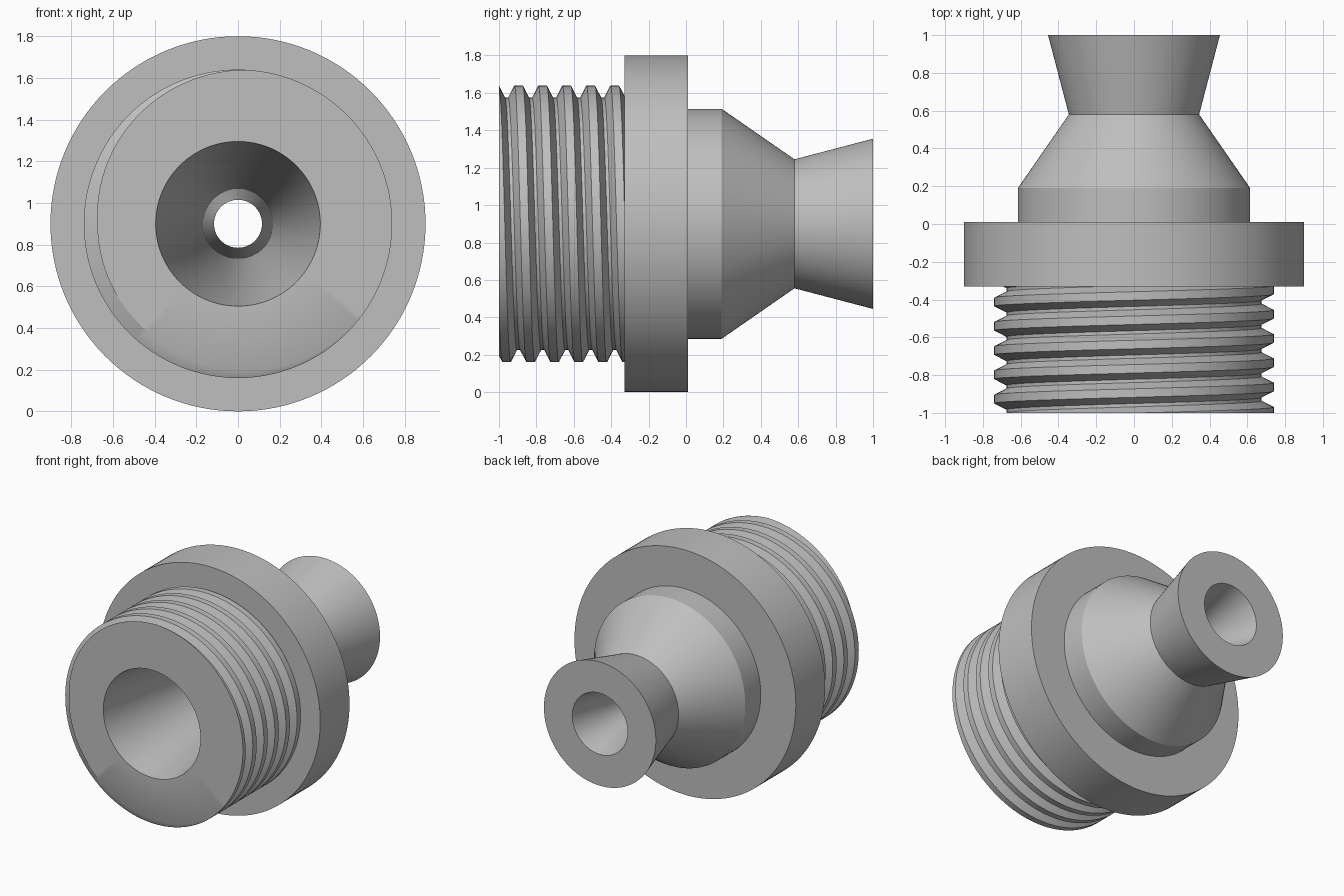
import bpy
import bmesh
from math import sin, cos, pi, radians

cube = bpy.data.objects.get("Cube")
if cube:
    bpy.data.objects.remove(cube, do_unlink=True)

AXIS_Z = 0.9        # height of the turning axis, which runs along y
SEGMENTS = 128
FRONT, SHOULDER = -1.0, -0.33
PITCH, CREST_Y = 0.1285, -0.895
CREST_R, ROOT_R = 0.74, 0.675
CREST_HALF, FLANK = 0.0225, 0.033
BORE_FRONT, BORE_THROAT, BORE_BACK = 0.395, 0.115, 0.225

metal = bpy.data.materials.new("plain grey metal")
metal.use_nodes = True
grey = (0.52, 0.52, 0.52, 1)
metal.diffuse_color = grey
metal.node_tree.nodes["Principled BSDF"].inputs["Base Color"].default_value = grey


def turned_part(name, profile):
    """Sweep profile(angle) -> [(y, radius), ...] around the axis."""
    bm = bmesh.new()
    columns = []
    for i in range(SEGMENTS + 1):
        a = 2 * pi * i / SEGMENTS
        columns.append([bm.verts.new((r * sin(a), y, AXIS_Z + r * cos(a)))
                        for y, r in profile(a)])
    for left, right in zip(columns, columns[1:]):
        for k in range(len(left) - 1):
            bm.faces.new((left[k], right[k], right[k + 1], left[k + 1]))
    bmesh.ops.remove_doubles(bm, verts=bm.verts, dist=0.00002)
    bmesh.ops.dissolve_degenerate(bm, edges=bm.edges, dist=0.00001)
    mesh = bpy.data.meshes.new(name)
    bm.to_mesh(mesh)
    bm.free()
    mesh.materials.append(metal)
    obj = bpy.data.objects.new(name, mesh)
    bpy.context.collection.objects.link(obj)
    bpy.ops.object.select_all(action='DESELECT')
    obj.select_set(True)
    bpy.context.view_layer.objects.active = obj
    bpy.ops.object.shade_smooth_by_angle(angle=radians(30))
    return obj


def thread_radius(y, crest):
    d = abs((y - crest + PITCH / 2) % PITCH - PITCH / 2)
    t = min(max((d - CREST_HALF) / FLANK, 0), 1)
    return CREST_R + (ROOT_R - CREST_R) * t


def thread_profile(angle):
    # Right-hand helix, trimmed flat at the front face and at the flange
    crest = CREST_Y + PITCH * angle / (2 * pi)
    edge = CREST_HALF + FLANK
    points = [(FRONT, BORE_FRONT)]
    for turn in range(-3, 7):
        for offset in (-edge, -CREST_HALF, CREST_HALF, edge):
            y = min(max(crest + turn * PITCH + offset, FRONT), SHOULDER)
            points.append((y, thread_radius(y, crest)))
    return points


# Threaded shank with its front face
turned_part("threaded_shank", thread_profile)

# Wide flange
flange = [(SHOULDER, ROOT_R), (SHOULDER, 0.9), (0.01, 0.9), (0.01, 0.615)]
turned_part("flange", lambda a: flange)

# Collar, tapering cone, flared tail and back face
nozzle = [(0.01, 0.615), (0.19, 0.615), (0.58, 0.345), (1, 0.455), (1, BORE_BACK)]
turned_part("flared_nozzle", lambda a: nozzle)

# Through bore, narrowest at the neck
bore = [(1, BORE_BACK), (0.58, BORE_THROAT), (FRONT, BORE_FRONT)]
turned_part("bore", lambda a: bore)
